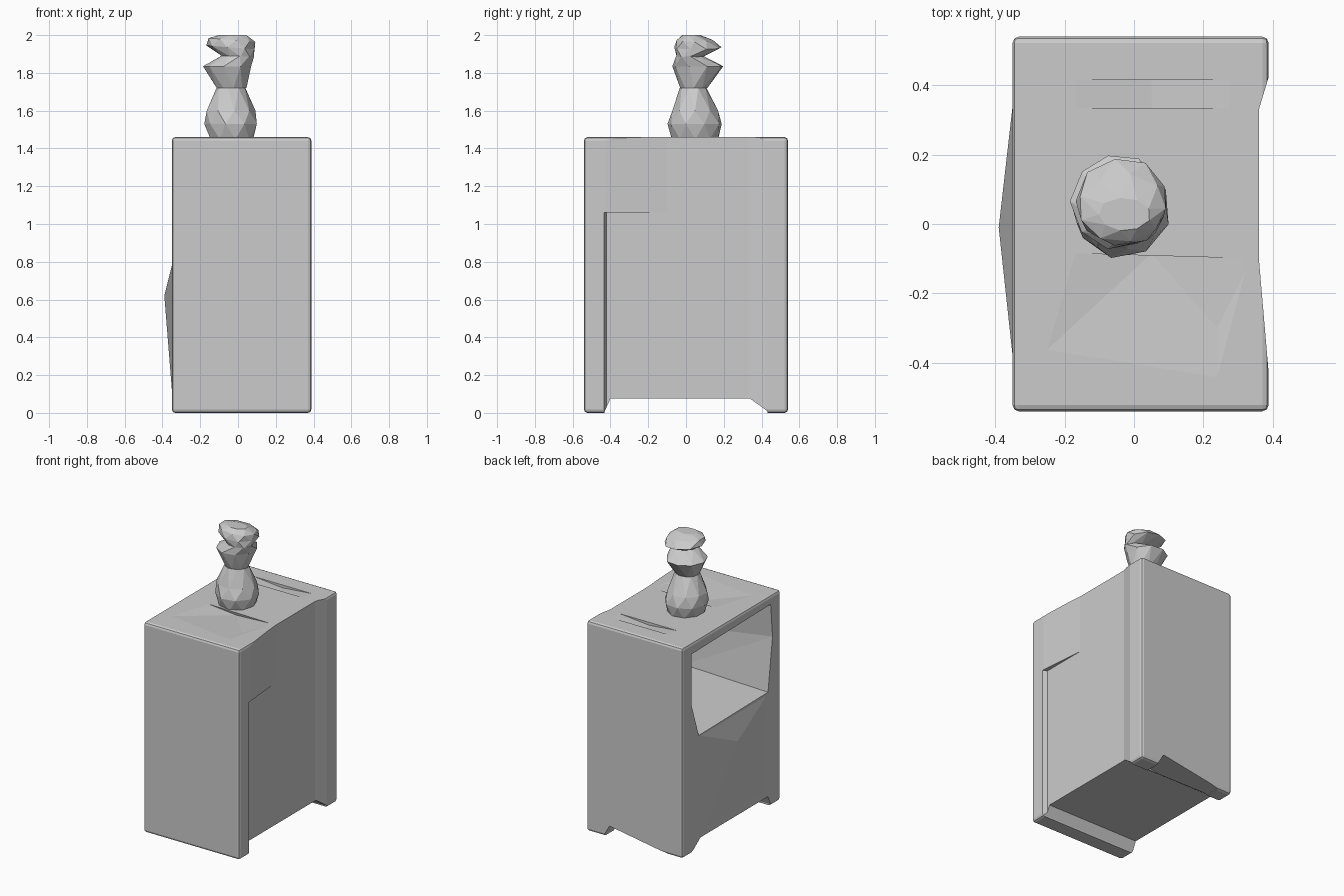
import bpy
import bmesh
import math
import random

random.seed(4)

default_cube = bpy.data.objects.get("Cube")
if default_cube:
    bpy.data.objects.remove(default_cube, do_unlink=True)

# Single stone grey material
stone = bpy.data.materials.new("stone_grey")
stone.use_nodes = True
colour = (0.6, 0.6, 0.6, 1.0)
stone.diffuse_color = colour
stone.node_tree.nodes["Principled BSDF"].inputs["Base Color"].default_value = colour


def make_object(name, bm):
    bmesh.ops.recalc_face_normals(bm, faces=bm.faces[:])
    mesh = bpy.data.meshes.new(name)
    bm.to_mesh(mesh)
    bm.free()
    mesh.materials.append(stone)
    obj = bpy.data.objects.new(name, mesh)
    bpy.context.scene.collection.objects.link(obj)
    return obj


def hull(name, points):
    """Convex solid wrapped around a few points."""
    bm = bmesh.new()
    verts = [bm.verts.new(p) for p in points]
    result = bmesh.ops.convex_hull(bm, input=verts)
    spare = {g for g in result["geom_interior"] if isinstance(g, bmesh.types.BMVert)}
    bmesh.ops.delete(bm, geom=list(spare), context='VERTS')
    bmesh.ops.dissolve_limit(bm, angle_limit=math.radians(0.5),
                             verts=bm.verts[:], edges=bm.edges[:])
    return make_object(name, bm)


def prism(name, outline, axis, low, high):
    """Extrude a 2D outline along the x, y or z axis."""
    points = []
    for depth in (low, high):
        for pair in outline:
            p = list(pair)
            p.insert("xyz".index(axis), depth)
            points.append(p)
    return hull(name, points)


def cut(target, cutter):
    """Subtract a cutter, bake the result and drop the cutter."""
    mod = target.modifiers.new("cut", 'BOOLEAN')
    mod.operation = 'DIFFERENCE'
    mod.solver = 'EXACT'
    mod.object = cutter
    bpy.context.view_layer.update()
    graph = bpy.context.evaluated_depsgraph_get()
    baked = bpy.data.meshes.new_from_object(target.evaluated_get(graph))
    target.modifiers.clear()
    target.data = baked
    bpy.data.objects.remove(cutter, do_unlink=True)


# Plinth body with softened edges
LEFT, RIGHT, HALF, TOP = -0.35, 0.388, 0.54, 1.46
bm = bmesh.new()
bmesh.ops.create_cube(bm, size=1)
for v in bm.verts:
    v.co.x = RIGHT if v.co.x > 0 else LEFT
    v.co.y = math.copysign(HALF, v.co.y)
    v.co.z = TOP if v.co.z > 0 else 0
bmesh.ops.bevel(bm, geom=bm.edges[:], offset=0.018, segments=2,
                profile=0.5, affect='EDGES')
body = make_object("plinth_body", bm)

# Underside recess between the front rail and the rear feet
cut(body, prism("recess_cutter", [(-0.435, -0.1), (-0.43, 0.01), (-0.4, 0.075),
                                  (0.34, 0.075), (0.43, 0.01), (0.44, -0.1)],
                'x', -1, 1))
# Sloping gap between the two rear feet
cut(body, prism("rear_gap_cutter", [(0.25, -0.1), (0.25, 0.01), (0.21, 0.08),
                                    (-0.24, 0.005), (-0.24, -0.1)],
                'y', 0.36, 0.8))

# Sunken side panel: stepped below, fading toward the front above
cut(body, prism("lower_panel_cutter", [(0.36, -0.42), (0.39, -0.435), (0.6, -0.435),
                                       (0.6, 0.43), (0.39, 0.43), (0.36, 0.33)],
                'z', -0.2, 1.06))
cut(body, prism("upper_panel_cutter", [(0.36, -0.1), (0.39, -0.45), (0.6, -0.45),
                                       (0.6, 0.43), (0.39, 0.43), (0.36, 0.33)],
                'z', 1.055, 1.7))

# Shallow worn dip and groove on the top
rim = TOP + 0.002
cut(body, hull("dip_cutter", [(-0.28, -0.39, rim), (0.24, -0.475, rim),
                              (0.34, -0.1, rim), (-0.19, -0.085, rim),
                              (0.05, -0.085, TOP - 0.02), (0.24, -0.3, TOP - 0.008)]))
cut(body, hull("groove_cutter", [(-0.19, 0.335, rim), (0.3, 0.335, rim),
                                 (-0.19, 0.415, rim), (0.3, 0.415, rim),
                                 (0.05, 0.335, TOP - 0.02), (0.05, 0.415, TOP - 0.02)]))

# Swollen lip below the side opening
hull("opening_lip", [(LEFT - 0.04, -0.01, 0.62),
                     (LEFT, 0.34, 0.78), (LEFT, -0.38, 0.78),
                     (LEFT, 0.3, 0.12), (LEFT, -0.34, 0.12),
                     (LEFT + 0.02, 0.34, 0.78), (LEFT + 0.02, -0.38, 0.78),
                     (LEFT + 0.02, 0, 0.12)])

# Side opening with a deep hollow that narrows inside
mouth = [(0.44, 1.385), (-0.43, 1.4), (-0.45, 1.17),
         (-0.4, 0.8), (0.36, 0.79), (0.44, 1.03)]
inner = [(0.36, 1.37), (-0.3, 1.37), (-0.42, 1.08),
         (-0.4, 0.82), (0.36, 0.82), (0.42, 1.05)]
cut(body, hull("hollow_cutter",
               [(LEFT - 0.01, y, z) for y, z in mouth] +
               [(0.3, y, z) for y, z in inner]))


# Carved figure from rough faceted rings: z, x range, y range
def figure(name, rings, sides, rough):
    bm = bmesh.new()
    loops = []
    for i, (z, x0, x1, y0, y1) in enumerate(rings):
        loop = []
        for k in range(sides):
            a = math.tau * (k + 0.5 * (i % 2)) / sides
            r = 1.03 + random.uniform(-rough, rough)
            loop.append(bm.verts.new(((x0 + x1) / 2 + (x1 - x0) / 2 * r * math.cos(a),
                                      (y0 + y1) / 2 + (y1 - y0) / 2 * r * math.sin(a),
                                      z)))
        loops.append(loop)
    for i, (low, high) in enumerate(zip(loops, loops[1:])):
        for k in range(sides):
            n = (k + 1) % sides
            if i % 2 == 0:
                bm.faces.new((low[k], low[n], high[k]))
                bm.faces.new((low[n], high[n], high[k]))
            else:
                bm.faces.new((low[k], low[n], high[n]))
                bm.faces.new((low[k], high[n], high[k]))
    bm.faces.new(loops[0])
    bm.faces.new(loops[-1])
    return make_object(name, bm)


figure("figure_base", [(TOP - 0.01, -0.15, 0.08, -0.07, 0.17),
                       (1.53, -0.18, 0.1, -0.09, 0.19),
                       (1.6, -0.165, 0.085, -0.075, 0.17),
                       (1.72, -0.115, 0.04, -0.03, 0.11)], 9, 0.05)
jaw = figure("figure_lower_jaw", [(1.72, -0.115, 0.04, -0.03, 0.11),
                                  (1.835, -0.18, 0.075, -0.07, 0.2),
                                  (1.89, -0.09, 0.08, -0.05, 0.09)], 9, 0.04)
head = figure("figure_head", [(1.885, -0.08, 0.08, -0.05, 0.09),
                              (1.935, -0.16, 0.095, -0.058, 0.19),
                              (1.975, -0.155, 0.09, -0.05, 0.14),
                              (2.0, -0.1, 0.045, -0.02, 0.075)], 9, 0.04)
# Tip the head so its open side lifts
for v in head.data.vertices:
    if 1.9 < v.co.z < 1.99:
        v.co.z -= 0.08 * (v.co.x + 0.04)
